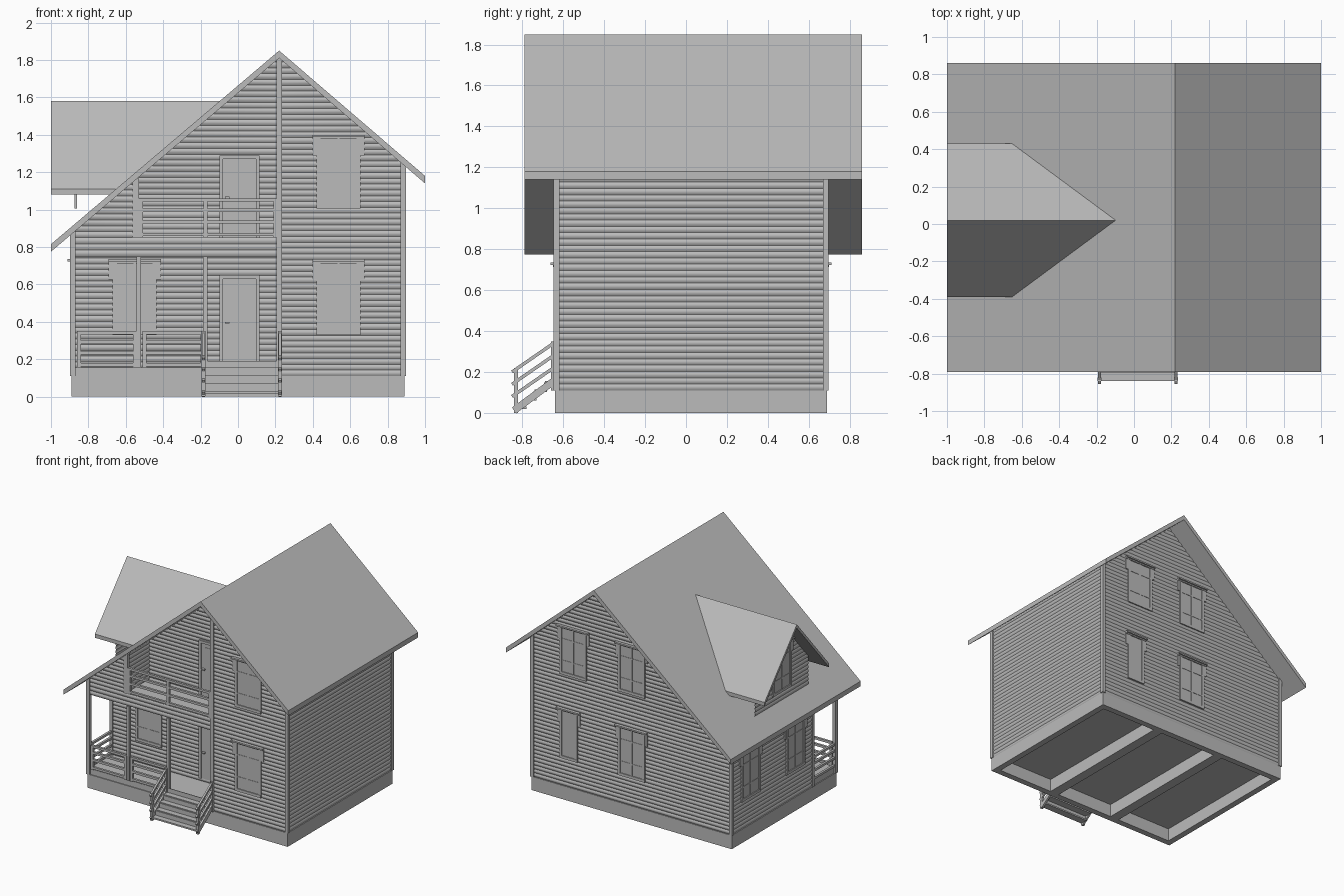
import bpy, bmesh, math
from mathutils import Vector, Matrix

if "Cube" in bpy.data.objects:
    bpy.data.objects.remove(bpy.data.objects["Cube"])

GREY = (0.5, 0.5, 0.5, 1)
mat = bpy.data.materials.new("plain_grey")
mat.use_nodes = True
mat.diffuse_color = GREY
mat.node_tree.nodes["Principled BSDF"].inputs["Base Color"].default_value = GREY

# Main layout
RIDGE, TOP, THICK = 0.22, 1.85, 0.04
LEFT_SLOPE, RIGHT_SLOPE = 0.848, 0.859
WEST, EAST, SOUTH, NORTH = -0.883, 0.883, -0.633, 0.683
PORCH, BASE, DECK, BALCONY = -0.34, 0.11, 0.155, 0.85
DORMER_Y, DORMER_TOP, DORMER_SLOPE, DORMER_HALF = 0.02, 1.58, 1.15, 0.34
DORMER_X = -0.86


def roof_left(z, drop=0.03):
    return RIDGE - (TOP - drop - z) / LEFT_SLOPE


def roof_right(z, drop=0.03):
    return RIDGE + (TOP - drop - z) / RIGHT_SLOPE


def soffit(x):
    slope = LEFT_SLOPE if x < RIDGE else RIGHT_SLOPE
    return TOP - 0.03 - abs(x - RIDGE) * slope


def finish(name, bm, smooth=False):
    mesh = bpy.data.meshes.new(name)
    bm.to_mesh(mesh)
    bm.free()
    mesh.materials.append(mat)
    obj = bpy.data.objects.new(name, mesh)
    bpy.context.collection.objects.link(obj)
    if smooth:
        bpy.ops.object.select_all(action="DESELECT")
        obj.select_set(True)
        bpy.context.view_layer.objects.active = obj
        bpy.ops.object.shade_smooth_by_angle(angle=math.radians(30))


def box(bm, a, b):
    a, b = Vector(a), Vector(b)
    size = [max(abs(s), 0.001) for s in b - a]
    bmesh.ops.create_cube(bm, size=1, matrix=Matrix.Translation((a + b) / 2) @ Matrix.Diagonal((*size, 1)))


def bar(bm, a, b, width, depth):
    a, b = Vector(a), Vector(b)
    turn = (b - a).to_track_quat("Z", "Y").to_matrix().to_4x4()
    size = Matrix.Diagonal((width, depth, (b - a).length, 1))
    bmesh.ops.create_cube(bm, size=1, matrix=Matrix.Translation((a + b) / 2) @ turn @ size)


def wall_frame(axis, base, sign):
    """Map along-wall, outward and height distances to a point."""
    if axis == "y":
        return lambda u, d, z: (u, base + sign * d, z)
    return lambda u, d, z: (base + sign * d, u, z)


# Log siding: rounded rows trimmed to the roof line
def siding(name, wall, z0, z1, low, high):
    bm = bmesh.new()
    rows = max(1, round((z1 - z0) / 0.031))
    steps = 5
    out = Vector(wall(0, 1, 0)) - Vector(wall(0, 0, 0))
    previous = None
    for i in range(rows * steps + 1):
        z = z0 + (z1 - z0) * i / (rows * steps)
        d = 0.006 * math.sin(math.pi * (i % steps) / steps)
        a, b = low(z), high(z)
        if b - a < 0.002:
            break
        pair = [bm.verts.new(wall(u, d, z)) for u in (a, b)]
        if previous:
            face = bm.faces.new((previous[0], previous[1], pair[1], pair[0]))
            face.normal_update()
            if face.normal.dot(out) < 0:
                face.normal_flip()
        previous = pair
    finish(name, bm, True)


def fixed(value):
    return lambda z: value


front = wall_frame("y", SOUTH, -1)
porch = wall_frame("y", PORCH, -1)
back = wall_frame("y", NORTH, 1)
left = wall_frame("x", WEST, -1)
right = wall_frame("x", EAST, 1)
dormer = wall_frame("x", DORMER_X, -1)


def gable_low(z):
    return max(WEST, roof_left(z))


def gable_high(z):
    return min(EAST, roof_right(z))


siding("back_wall", back, BASE, TOP - 0.03, gable_low, gable_high)
siding("front_wall", front, BASE, TOP - 0.03, fixed(RIDGE), gable_high)
siding("porch_wall", porch, DECK, TOP - 0.03, gable_low, fixed(RIDGE))
siding("right_wall", right, BASE, soffit(EAST), fixed(SOUTH), fixed(NORTH))
siding("left_wall", left, BASE, soffit(WEST), fixed(PORCH), fixed(NORTH))
siding("porch_inner_wall", wall_frame("x", RIDGE, -1), DECK, TOP - THICK, fixed(SOUTH), fixed(PORCH))
siding("balcony_band", front, 0.75, BALCONY, fixed(WEST), fixed(RIDGE))
siding("balcony_end_panel", front, BALCONY, soffit(-0.55), gable_low, fixed(-0.55))
siding("balcony_end_wall", wall_frame("x", -0.55, 1), BALCONY, soffit(-0.55), fixed(SOUTH), fixed(PORCH))
siding("left_band", left, 0.75, soffit(WEST), fixed(SOUTH), fixed(PORCH))


# Dormer walls
def dormer_reach(z):
    return min(DORMER_HALF, (DORMER_TOP - 0.02 - z) / DORMER_SLOPE)


siding("dormer_wall", dormer, 0.9, DORMER_TOP - 0.02,
       lambda z: DORMER_Y - dormer_reach(z), lambda z: DORMER_Y + dormer_reach(z))
for name, sign in (("dormer_front_side", -1), ("dormer_back_side", 1)):
    side = wall_frame("y", DORMER_Y + sign * DORMER_HALF, sign)
    siding(name, side, 0.91, 1.17, fixed(DORMER_X), lambda z: roof_left(z, -0.03))


# Roofs: bent slabs swept from one end to the other
def slab(name, profile, start, end):
    bm = bmesh.new()
    a = [bm.verts.new(start(*p)) for p in profile]
    b = [bm.verts.new(end(*p)) for p in profile]
    n = len(profile)
    for i in range(n):
        j = (i + 1) % n
        bm.faces.new((a[i], a[j], b[j], b[i]))
    for ring in (a, b):
        bm.faces.new(ring[0:2] + ring[4:6])
        bm.faces.new(ring[1:5])
    bmesh.ops.recalc_face_normals(bm, faces=bm.faces)
    finish(name, bm)


def bent(points, thick):
    return points + [(u, z - thick) for u, z in reversed(points)]


slab("main_roof", bent([(-1, 0.815), (RIDGE, TOP), (1, 1.18)], THICK),
     lambda u, z: (u, -0.79, z), lambda u, z: (u, 0.86, z))
slab("dormer_roof", bent([(-0.39, 1.11), (DORMER_Y, DORMER_TOP), (0.43, 1.11)], 0.03),
     lambda u, z: (-1, u, z), lambda u, z: (roof_left(z, 0.01), u, z))

# Foundation ring, cross walls and floors
bm = bmesh.new()
X, S, N, RIM = 0.89, -0.64, 0.69, 0.05
for s in (-1, 1):
    box(bm, (s * X, S, 0), (s * (X - RIM), N, BASE))
    box(bm, (s * 0.3 - 0.04, S + RIM, 0), (s * 0.3 + 0.04, N - RIM, BASE))
for y in (S, N - RIM):
    box(bm, (RIM - X, y, 0), (X - RIM, y + RIM, BASE))
finish("foundation", bm)
bm = bmesh.new()
box(bm, (WEST, SOUTH, BASE - 0.005), (EAST, NORTH, DECK))
box(bm, (WEST, SOUTH, 0.75), (RIDGE, PORCH, BALCONY - 0.005))
finish("floors", bm)

# Corner and porch posts
bm = bmesh.new()
for x, y in ((WEST, SOUTH), (WEST, NORTH), (EAST, SOUTH), (EAST, NORTH), (RIDGE, SOUTH), (WEST, PORCH)):
    box(bm, (x - 0.014, y - 0.014, BASE), (x + 0.014, y + 0.014, soffit(x)))
for x in (-0.53, -0.175):
    box(bm, (x - 0.012, SOUTH - 0.01, DECK), (x + 0.012, SOUTH + 0.015, 0.75))
box(bm, (-0.565, SOUTH - 0.012, BALCONY), (-0.53, SOUTH + 0.015, soffit(-0.55)))
finish("posts", bm)


# Railings
def railing(name, a, b, z0, z1, posts=(0, 1)):
    bm = bmesh.new()
    a, b = Vector((*a, 0)), Vector((*b, 0))
    for k in (0.08, 0.4, 0.7, 0.96):
        lift = Vector((0, 0, z0 + (z1 - z0) * k))
        bar(bm, a + lift, b + lift, 0.018, 0.018)
    for t in posts:
        p = a.lerp(b, t)
        bar(bm, p + Vector((0, 0, z0)), p + Vector((0, 0, z1)), 0.022, 0.022)
    finish(name, bm)


railing("porch_rail_outer", (-0.85, SOUTH), (-0.55, SOUTH), DECK, 0.35)
railing("porch_rail_inner", (-0.5, SOUTH), (-0.19, SOUTH), DECK, 0.35)
railing("porch_rail_side", (WEST, SOUTH), (WEST, PORCH), DECK, 0.35)
railing("balcony_rail", (-0.52, SOUTH), (0.2, SOUTH), BALCONY, 1.06, (0, 0.48, 1))

# Entrance steps with sloped handrails
bm = bmesh.new()
for i in range(4):
    y, z = -0.84 + i * 0.05, 0.03 + i * 0.042
    box(bm, (-0.18, y, z - 0.012), (RIDGE, y + 0.06, z))
    box(bm, (-0.18, y + 0.045, z - 0.012), (RIDGE, y + 0.05, z + 0.035))
for x in (-0.185, 0.225):
    bar(bm, (x, -0.84, 0.012), (x, -0.64, 0.16), 0.015, 0.035)
    for lift in (0.08, 0.14, 0.2):
        bar(bm, (x, -0.85, lift), (x, -0.64, lift + 0.145), 0.015, 0.016)
    box(bm, (x - 0.01, -0.84, 0), (x + 0.01, -0.82, 0.22))
    box(bm, (x - 0.01, -0.66, BASE), (x + 0.01, -0.64, 0.35))
finish("entrance_steps", bm)


# Windows: pane, casing, stepped head trim and glazing bars
def window(name, wall, u0, u1, z0, z1, barred=True):
    bm = bmesh.new()

    def piece(a, b, c, d, out):
        box(bm, wall(a, 0, c), wall(b, out, d))

    t = 0.022
    piece(u0, u1, z0, z1, 0.007)
    for u in (u0, u1 - t):
        piece(u, u + t, z0, z1, 0.013)
    piece(u0, u1, z0, z0 + t, 0.014)
    piece(u0 - t, u1 + t, z1 - t, z1, 0.016)
    piece(u0 - t, u1 + t, z1 - 0.012, z1, 0.028)
    for u in (u0 - t, u1):
        piece(u, u + t, z1 - 0.11, z1, 0.012)
    if barred:
        mid = (u0 + u1) / 2
        piece(mid - 0.006, mid + 0.006, z0, z1, 0.011)
        for k in (0.28, 0.72):
            z = z0 + (z1 - z0) * k
            piece(u0, u1, z - 0.005, z + 0.005, 0.01)
    finish(name, bm)


LOW, HIGH = (0.33, 0.735), (1.005, 1.4)
window("front_window_lower", front, 0.42, 0.655, *LOW)
window("front_window_upper", front, 0.42, 0.655, *HIGH)
window("porch_window", porch, -0.67, -0.435, *LOW)
window("back_window_narrow", back, 0.48, 0.64, *LOW, barred=False)
window("back_window_lower", back, -0.12, 0.12, *LOW)
window("back_window_upper_a", back, -0.12, 0.12, *HIGH)
window("back_window_upper_b", back, 0.4, 0.64, *HIGH)
window("left_window_a", left, 0.33, 0.57, *LOW)
window("left_window_b", left, -0.24, 0.0, *LOW)
window("dormer_window", dormer, -0.1, 0.14, *HIGH)

# Doors: frame, leaf, raised panel and handle
for name, z0, z1 in (("front_door", 0.18, 0.65), ("balcony_door", BALCONY, 1.29)):
    bm = bmesh.new()
    box(bm, porch(-0.1, 0, z0), porch(0.115, 0.007, z1))
    for u in (-0.1, 0.095):
        box(bm, porch(u, 0, z0), porch(u + 0.02, 0.016, z1))
    box(bm, porch(-0.1, 0, z1 - 0.02), porch(0.115, 0.016, z1))
    box(bm, porch(-0.05, 0, z0 + 0.06), porch(0.06, 0.01, z1 - 0.05))
    box(bm, porch(-0.07, 0, z0 + 0.21), porch(-0.045, 0.03, z0 + 0.22))
    finish(name, bm)
